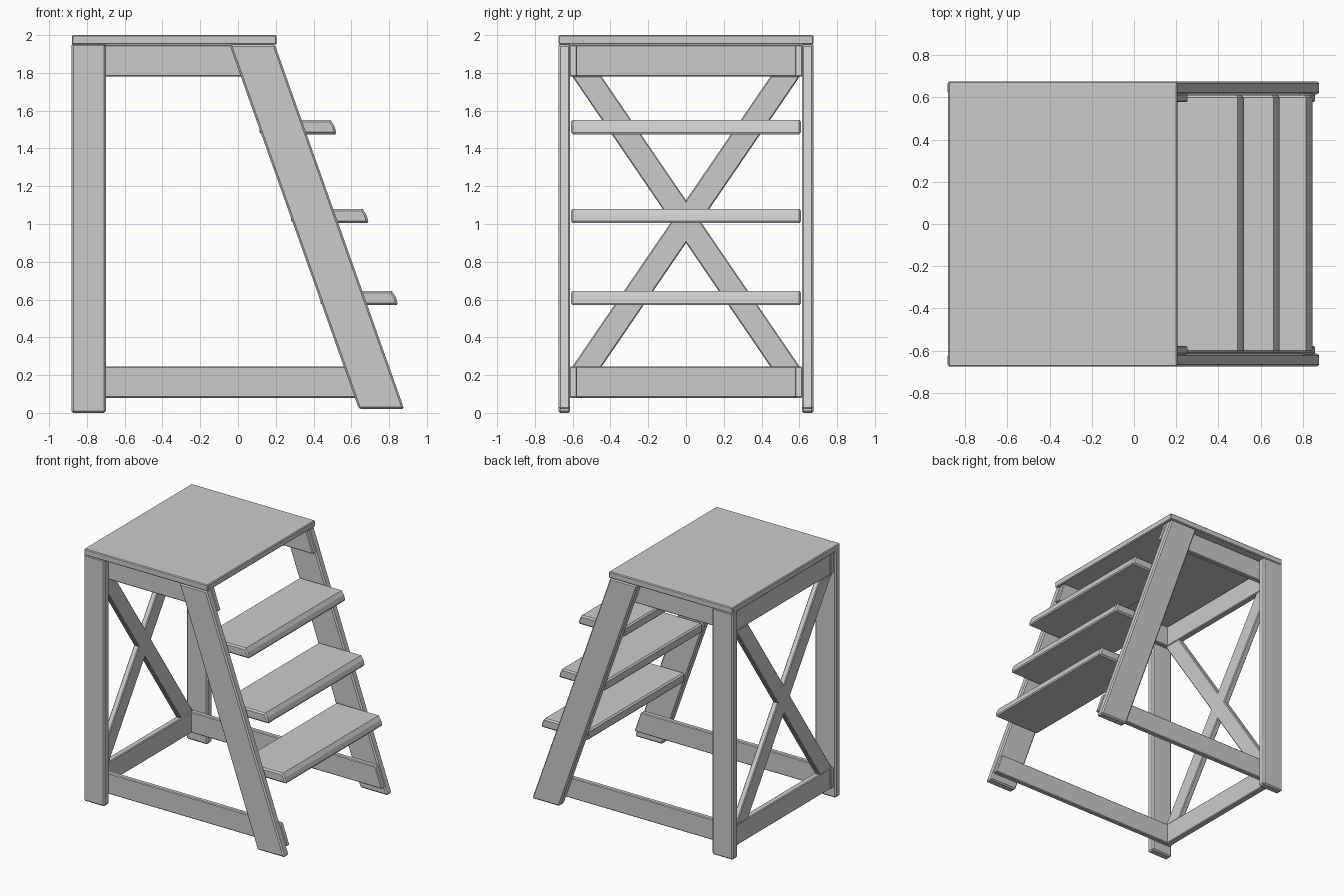
import bpy, bmesh

if "Cube" in bpy.data.objects:
    bpy.data.objects.remove(bpy.data.objects["Cube"])

LEG_TOP, LEG_BOTTOM = 1.95, 0.02


def prism(name, profile, lo, hi, axis, bevel=0.01):
    """Extrude a 2D profile along x (profile is y,z) or y (profile is x,z)."""
    bm = bmesh.new()
    def place(p, d):
        return (d, p[0], p[1]) if axis == 'x' else (p[0], d, p[1])
    face = bm.faces.new([bm.verts.new(place(p, lo)) for p in profile])
    ext = bmesh.ops.extrude_face_region(bm, geom=[face])
    for v in ext['geom']:
        if isinstance(v, bmesh.types.BMVert):
            if axis == 'x':
                v.co.x = hi
            else:
                v.co.y = hi
    bmesh.ops.recalc_face_normals(bm, faces=bm.faces)
    if bevel:
        bmesh.ops.bevel(bm, geom=bm.edges[:], offset=bevel, segments=1,
                        affect='EDGES', clamp_overlap=True)
    me = bpy.data.meshes.new(name)
    bm.to_mesh(me)
    bm.free()
    ob = bpy.data.objects.new(name, me)
    bpy.context.collection.objects.link(ob)
    return ob


def rect(a0, a1, z0, z1):
    return [(a0, z0), (a1, z0), (a1, z1), (a0, z1)]


def leg_front(z):
    """x of the slanted leg's front edge at height z."""
    return 0.195 + (LEG_TOP - z) * 0.355


def leg_back(z):
    return leg_front(z) - 0.24


# platform
prism("platform", rect(-0.88, 0.205, 1.95, 2.0), -0.675, 0.675, 'y', 0.006)

# legs and side rails, both sides
slanted = [(leg_back(LEG_BOTTOM), LEG_BOTTOM), (leg_front(LEG_BOTTOM), LEG_BOTTOM),
           (leg_front(LEG_TOP), LEG_TOP), (leg_back(LEG_TOP), LEG_TOP)]
for side, s in (("near", -1), ("far", 1)):
    prism("rear_leg_" + side, rect(-0.882, -0.70, 0.0, 1.955), s * 0.613, s * 0.675, 'y')
    prism("slanted_leg_" + side, slanted, s * 0.613, s * 0.675, 'y')
    for level, z0, z1 in (("upper", 1.78, 1.948), ("lower", 0.08, 0.245)):
        rail = [(-0.865, z0), (leg_front(z0), z0), (leg_front(z1), z1), (-0.865, z1)]
        prism(f"{level}_side_rail_{side}", rail, s * 0.577, s * 0.617, 'y', 0.006)

# rear cross rails
for level, z0, z1 in (("upper", 1.78, 1.948), ("lower", 0.08, 0.245)):
    prism(level + "_rear_rail", rect(-0.59, 0.59, z0, z1), -0.86, -0.81, 'x', 0.006)

# rear crossed braces
for name, s in (("brace_a", 1), ("brace_b", -1)):
    brace = [(s * -0.605, 1.785), (s * -0.45, 1.785), (s * 0.605, 0.24), (s * 0.45, 0.24)]
    prism(name, brace, -0.86, -0.815, 'x', 0.006)

# treads with a sloped nose
for i, (z, nose) in enumerate(((0.57, 0.845), (1.005, 0.69), (1.475, 0.52))):
    back = leg_back(z + 0.04) + 0.005
    tread = [(back, z), (nose - 0.005, z), (nose, z + 0.01), (nose - 0.01, z + 0.045),
             (nose - 0.03, z + 0.075), (back, z + 0.075)]
    ob = prism(f"tread_{i + 1}", tread, -0.61, 0.61, 'y', 0)
    mod = ob.modifiers.new("edges", 'BEVEL')
    mod.width = 0.012
    mod.segments = 1
    mod.limit_method = 'ANGLE'
    mod.angle_limit = 1.2
